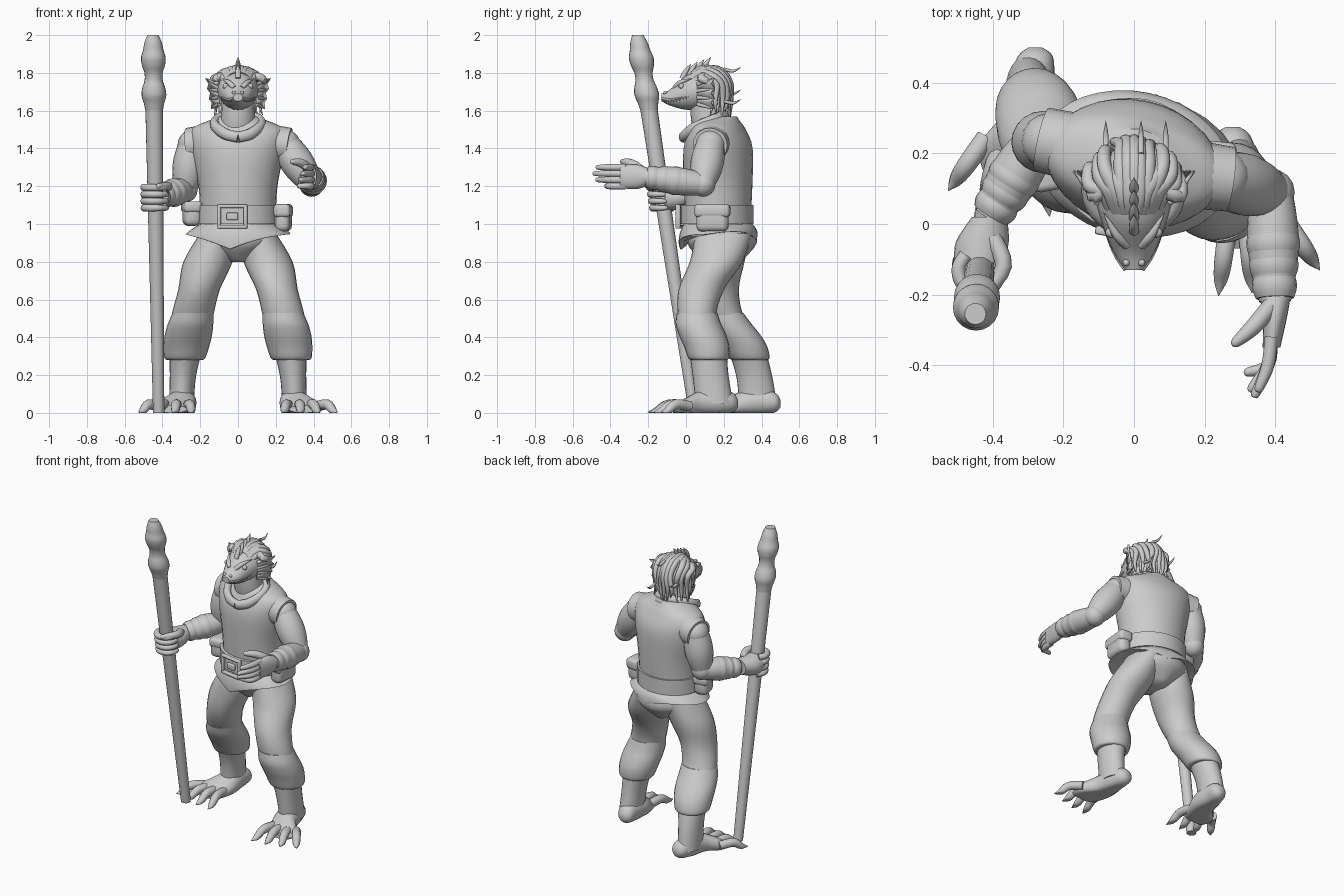
import bpy, bmesh, math, random
from mathutils import Vector, Matrix

random.seed(4)
default_cube = bpy.data.objects.get("Cube")
if default_cube:
    bpy.data.objects.remove(default_cube, do_unlink=True)

grey = (.6, .6, .6, 1)
clay = bpy.data.materials.new("clay_grey")
clay.use_nodes = True
clay.diffuse_color = grey
clay.node_tree.nodes["Principled BSDF"].inputs["Base Color"].default_value = grey

# the trunk is turned a little about the vertical
spine = Vector((0, .17, 0))
turned = (Matrix.Translation(spine) @ Matrix.Rotation(math.radians(-12), 4, 'Z')
          @ Matrix.Translation(-spine))


def finish(name, bm):
    bmesh.ops.recalc_face_normals(bm, faces=bm.faces)
    mesh = bpy.data.meshes.new(name)
    bm.to_mesh(mesh)
    bm.free()
    mesh.materials.append(clay)
    mesh.shade_smooth()
    mesh.set_sharp_from_angle(angle=math.radians(50))
    obj = bpy.data.objects.new(name, mesh)
    bpy.context.collection.objects.link(obj)
    return obj


def spline(keys, steps):
    """Smooth curve through keys of any width."""
    rows = []
    last = len(keys) - 1
    for i in range(last):
        around = keys[max(i - 1, 0)], keys[i], keys[i + 1], keys[min(i + 2, last)]
        for k in range(steps):
            t = k / steps
            rows.append([b + t / 2 * (c - a + t * (2*a - 5*b + 4*c - d + t * (3*(b - c) + d - a)))
                         for a, b, c, d in zip(*around)])
    return rows + [list(keys[last])]


def loft(name, keys, axis=None, sides=20, steps=4, warp=None, matrix=Matrix()):
    """Skin oval rings (x, y, z, radius, optional second radius) along a path."""
    rows = spline([tuple(key) if len(key) > 4 else (*key, key[-1]) for key in keys], steps)
    mids = [Vector(row[:3]) for row in rows]
    extents = [max(values) - min(values) for values in zip(*mids)]
    flattest = Vector()
    flattest[extents.index(min(extents))] = 1
    bm = bmesh.new()
    rings = []
    for i, row in enumerate(rows):
        u, v = Vector((1, 0, 0)), Vector((0, axis == 'Z', axis == 'Y'))
        if axis is None:
            tangent = mids[min(i + 1, len(mids) - 1)] - mids[max(i - 1, 0)]
            u = tangent.cross(flattest).normalized()
            v = u.cross(tangent).normalized()
        ring = []
        for k in range(sides):
            angle = math.tau * k / sides
            point = mids[i] + u * row[3] * math.cos(angle) + v * row[4] * math.sin(angle)
            ring.append(bm.verts.new(matrix @ (warp(point) if warp else point)))
        rings.append(ring)
    for low, high in zip(rings, rings[1:]):
        for k in range(sides):
            bm.faces.new((low[k - 1], low[k], high[k], high[k - 1]))
    bm.faces.new(rings[0])
    bm.faces.new(rings[-1])
    return finish(name, bm)


def finger(name, points, radius, tip=.1, warp=None):
    """Slim tube narrowing to a share of its radius, with a rounded end."""
    points = [Vector(p) for p in points]
    end = len(points) - 1
    keys = [(*p, radius * (1 - (1 - tip) * (i / end) ** 3)) for i, p in enumerate(points)]
    beyond = points[-1] + (points[-1] - points[-2]).normalized() * radius * tip
    loft(name, keys + [(*beyond, radius * tip * .3)], sides=10, warp=warp)


def limb(name, start, end, radius, end_radius, bulge, waves=1):
    """Straight tube with one swelling, or several for wrapped cloth."""
    count = 6 * waves
    keys = []
    for k in range(count + 1):
        t = k / count
        swell = bulge * abs(math.sin(math.pi * waves * t))
        keys.append((*start.lerp(end, t), radius + (end_radius - radius) * t + swell))
    loft(name, keys, steps=2)


def box(name, loc, size, turn, bevel):
    bm = bmesh.new()
    place = Matrix.Translation(loc) @ Matrix.Rotation(math.radians(turn), 4, 'Z')
    bmesh.ops.create_cube(bm, size=1, matrix=place @ Matrix.Diagonal((*size, 1)))
    bmesh.ops.bevel(bm, geom=bm.edges[:], offset=bevel, segments=3, affect='EDGES', profile=.5)
    finish(name, bm)


def ball(name, loc, radius):
    bm = bmesh.new()
    bmesh.ops.create_uvsphere(bm, u_segments=16, v_segments=10, radius=radius,
                              matrix=Matrix.Translation(loc))
    finish(name, bm)


def above_ground(point):
    return Vector((point.x, point.y, max(point.z, 0)))


def staff_centre(z):
    return Vector((-.42 - .015 * z, .045 - .15 * z, z))


# leaning staff with a knobbly head
loft("staff_shaft", [(*staff_centre(0), .03), (*staff_centre(1.6), .046)], 'Z')
knobs = [(*staff_centre(1.6 + k / 25), .046 + .02 * math.sin(math.pi * k / 4.5) ** 2) for k in range(10)]
loft("staff_head", knobs + [(*staff_centre(2), .03)], 'Z')

# trunk: tunic, hips, skirt and belt
tunic = [(1, .2, .17), (1.2, .21, .18), (1.4, .25, .18), (1.5, .25, .14), (1.55, .15, .11), (1.57, .1, .1)]
loft("tunic", [(0, spine.y, *ring) for ring in tunic], 'Z', 32, matrix=turned)
hips = [(1, .19, .16), (.9, .2, .185), (.8, .05, .1)]
loft("hips", [(0, .19, *ring) for ring in hips], 'Z')


def hem(point):
    """Pointed flap at the front, shorter at the sides and back."""
    out = (point - spine).to_2d().normalized()
    drop = 1.1 - .65 * abs(out.x) - .4 * max(out.y, 0)
    return Vector((point.x, point.y, 1 - (1 - point.z) * drop))


skirt = [(1, .2, .18), (.95, .24, .2), (.88, .28, .205), (.89, .25, .18)]
loft("tunic_skirt", [(0, spine.y, *ring) for ring in skirt], 'Z', 36, warp=hem, matrix=turned)
loft("belt", [(0, .165, z, .217, .192) for z in (1, 1.1)], 'Z', 32, matrix=turned)

# buckle frame and tongue
buckle = Vector((-.03, -.03, 1.04))
for side in (-1, 1):
    box("buckle_bar", buckle + Vector((0, 0, .055 * side)), (.16, .025, .02), -10, .007)
    box("buckle_post", buckle + Vector((.07, -.012, 0)) * side, (.02, .025, .12), -10, .007)
box("buckle_tongue", buckle, (.06, .02, .04), -10, .007)

# belt pouches with flaps
pouches = {"left_pouch": ((.24, .14, 1.03), (.08, .17, .14), -6),
           "right_pouch": ((-.245, .16, 1.05), (.09, .12, .12), 10)}
for name, (loc, size, turn) in pouches.items():
    box(name, loc, size, turn, .03)
    box(name + "_flap", Vector(loc) + Vector((0, 0, .04)),
        (size[0] * 1.1, size[1] * 1.1, size[2] / 2), turn, .02)

# rolled collar, dipping at the front
collar = []
for k in range(13):
    s, c = math.sin(math.tau * k / 12), math.cos(math.tau * k / 12)
    collar.append((.125 * s, .095 - .11 * c, 1.53 - .045 * c - .025 * max(c, 0) ** 3, .024, .03))
loft("collar", collar, sides=10)

# legs, trouser cuffs, feet and clawed toes
widths = (.1, .13, .11, .11, .09, .07, .065)
depths = (.15, .14, .12, .1, .1, .095, .1)
foot = [(.28, .275, .05, .02), (.28, .25, .055, .05), (.29, .18, .06, .065, .07),
        (.3, .08, .05, .08, .07), (.34, 0, .03, .1, .05), (.35, -.07, .02, .08, .02)]
stances = {"left": (1, 0, (.2, .16, .08, .06, .11, .13, .15)),
           "right": (-1, .225, (.19, .17, .16, .21, .31, .36, .38))}
for side, (sign, back, leg_y) in stances.items():
    leg = []
    for k, (y, width, depth) in enumerate(zip(leg_y, widths, depths)):
        z = .95 - .15 * k
        leg.append((sign * (.3 - .22 * z * z), y, z, width, depth))
    loft(side + "_leg", leg, 'Z', 24)
    cuff = [(*row[:3], .09 + .035 * math.sin(math.pi * (k + 1) / 6))
            for k, row in enumerate(spline(leg, 5)[14:23:2])]
    x, y, z, radius = cuff[-1]
    loft(side + "_cuff", cuff + [(x, y, z - .01, radius * .8)], 'Z', 24)
    loft(side + "_foot", [(sign * x, y + back, *rest) for x, y, *rest in foot], 'Y', warp=above_ground)
    for i in range(4):
        root = Vector((sign * (.27 + .05 * i), back + .02, .035))
        tip = Vector((sign * (.24 + .095 * i), back - .2 + .008 * i * i, .004))
        knuckle = root.lerp(tip, .5) + Vector((0, 0, .025))
        finger(side + "_toe", [root, knuckle, root.lerp(tip, .8), tip], .028, warp=above_ground)

# arms emerging from wide armholes, with wrapped bracers
joints = {"left": ((.25, .13, 1.42), (.39, .09, 1.21), (.4, -.22, 1.25)),
          "right": ((-.24, .235, 1.42), (-.28, .23, 1.18), (-.41, .02, 1.15))}
for side, points in joints.items():
    shoulder, elbow, wrist = map(Vector, points)
    chest = Vector((shoulder.x * .4, (shoulder.y + spine.y) / 2, shoulder.z + .02))
    limb(side + "_armhole", chest, chest.lerp(shoulder, 1.15), .1, .092, 0)
    ball(side + "_shoulder", shoulder, .08)
    limb(side + "_upper_arm", shoulder, elbow, .075, .06, .02)
    ball(side + "_elbow", elbow, .066)
    limb(side + "_forearm", elbow, wrist, .06, .045, .02)
    limb(side + "_bracer", elbow.lerp(wrist, .4), elbow.lerp(wrist, .97), .073, .054, .006, waves=3)

# open left hand
loft("left_palm", [(.4, -.2, 1.25, .045), (.4, -.26, 1.25, .035, .065), (.39, -.35, 1.25, .025, .06)], 'Y')
for i in range(4):
    z = 1.3 - .033 * i
    tip_y = -.48 + .015 * (i - 1) ** 2
    finger("left_finger", [(.39, -.32, z), (.38, -.4, z), (.355 - .01 * i, tip_y, z)], .019, .7)
finger("left_thumb", [(.39, -.23, 1.28), (.34, -.29, 1.32), (.29, -.335, 1.33)], .025, .6)

# right hand gripping the staff
loft("right_palm", [(-.41, .02, 1.15, .05), (-.43, -.05, 1.14, .075, .065), (-.44, -.11, 1.14, .07)], 'Y')
for i in range(4):
    centre = staff_centre(1.085 + .036 * i)
    angles = [math.radians(130 + 40 * k) for k in range(7)]
    finger("right_finger", [centre + Vector((math.cos(a), math.sin(a), 0)) * .06 for a in angles], .02, .6)
finger("right_thumb", [(-.4, -.04, 1.18), (-.37, -.12, 1.2), (-.42, -.2, 1.2)], .025, .6)

# neck and reptile head
loft("neck", [(0, .14, 1.48, .1), (0, .115, 1.57, .09), (0, .11, 1.7, .085)], 'Z')
head = [(-.13, 1.67, .025, .02), (-.08, 1.67, .058, .045), (0, 1.695, .09, .09),
        (.08, 1.71, .11, .1), (.16, 1.72, .1, .09), (.21, 1.72, .03, .03)]
loft("head", [(0, *ring) for ring in head], 'Y', 24)
for sign in (1, -1):
    finger("brow", [(sign * .02, -.06, 1.72), (sign * .05, -.03, 1.75), (sign * .085, .03, 1.77)], .014)
    ball("eye", (sign * .066, -.024, 1.73), .015)
    ball("nostril", (sign * .022, -.11, 1.695), .01)
    lip = [Vector((sign * a * .97, y, z - b / 4)) for y, z, a, b in spline(head, 5)[:12]]
    finger("lip", lip, .006)
    for point in lip[1:-1]:
        loft("tooth", [(*point, .005), (point.x, point.y, point.z - .015, .001)], 'Z', 6, 1)
    # ear fin: web stretched between spines
    roots = [Vector((sign * .1, .06, 1.74 - .035 * k)) for k in range(4)]
    tips = [Vector((sign * (.17 - .01 * k), .15, 1.77 - .053 * k)) for k in range(4)]
    bm = bmesh.new()
    for k in range(3):
        notch = tips[k].lerp(tips[k + 1], .5).lerp(roots[k], .2)
        bm.faces.new([bm.verts.new(p) for p in (roots[k], tips[k], notch, tips[k + 1], roots[k + 1])])
    web = finish("ear_fin", bm).modifiers.new("thickness", 'SOLIDIFY')
    web.thickness, web.offset = .01, 0
    for root, tip in zip(roots, tips):
        finger("fin_spine", [root, root.lerp(tip, .5), tip], .011)

# crest spikes and hanging locks
for k in range(4):
    y, z = -.02 + .035 * k, 1.77 + .012 * k
    finger("crest_spike", [(0, y, z), (0, y + .02, z + .04), (0, y + .045, z + .075)], .015)
for layer, count in enumerate((11, 8)):
    for k in range(count):
        s = 2 * k / (count - 1) - 1
        sway = random.uniform(-.012, .012)
        x, y = .12 * s, .235 - .075 * s * s - .03 * layer
        crown = 1.82 - .04 * s * s
        finger("hair_lock", [(x / 2, .04, crown - .03), (x * .7, .09, crown), (x + sway, y - .05, crown - .01),
                             (x + sway, y, 1.74), (x - sway, y + sway, 1.65),
                             (x + sway, y, 1.56 + random.uniform(-.02, .05))], .022)
for x, z in ((.02, 1.82), (-.08, 1.7), (.09, 1.65)):
    finger("stray_tip", [(x, .2, z), (x, .25, z - .01), (x, .29, z + .01)], .009)
